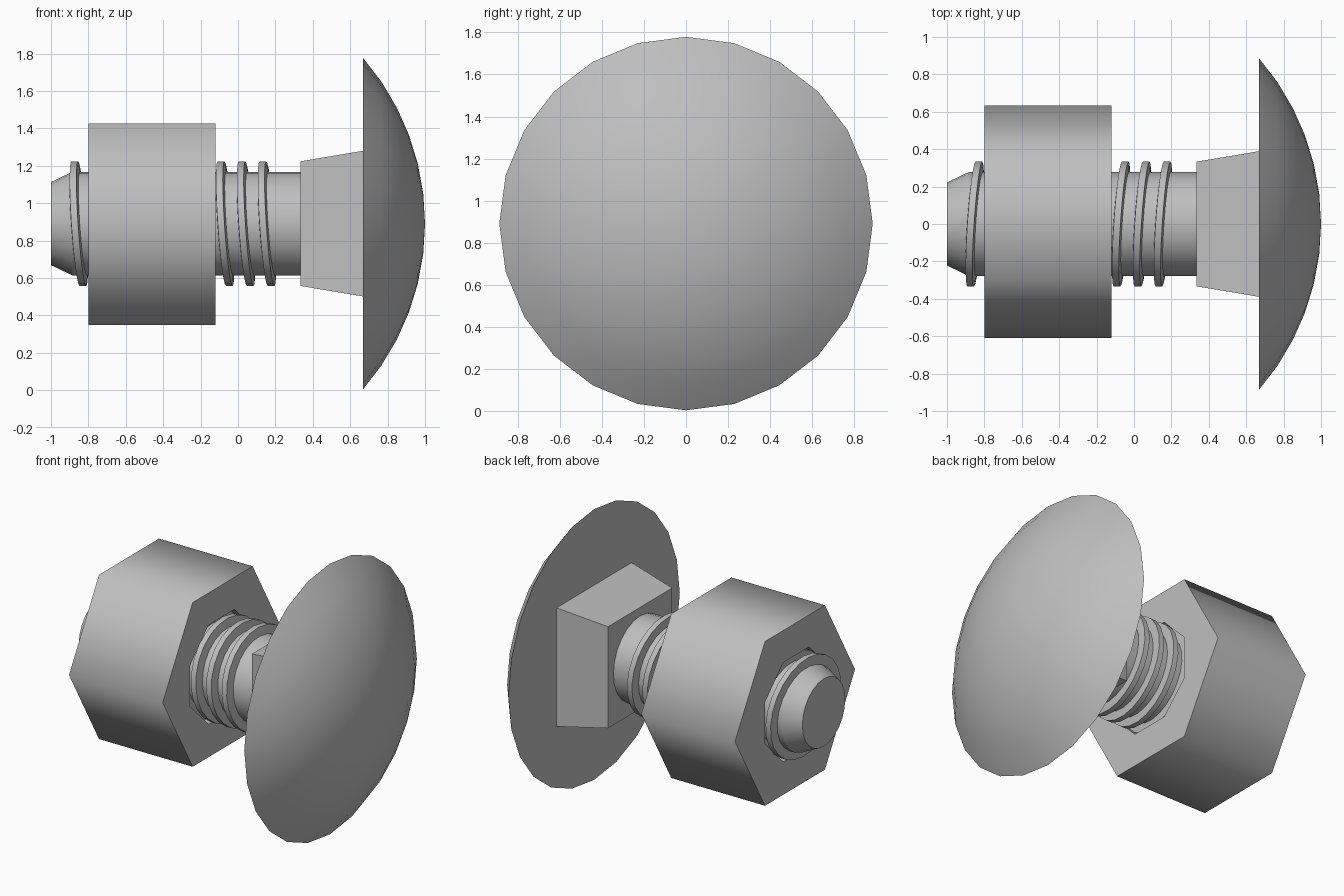
import bpy
import bmesh
import math

if "Cube" in bpy.data.objects:
    bpy.data.objects.remove(bpy.data.objects["Cube"])

ZC = 0.891  # height of the bolt axis

steel = bpy.data.materials.new("grey steel")
steel.diffuse_color = (0.52, 0.52, 0.52, 1.0)
steel.use_nodes = True
steel.node_tree.nodes["Principled BSDF"].inputs["Base Color"].default_value = steel.diffuse_color


def lathe(name, profile, sides, phase=0.0, angle=30, y=0.0, z=ZC,
          shear=0.0, closed=False, smooth=True):
    """Spin (x, radius) points around the x axis; shear leans the rings."""
    bm = bmesh.new()
    rings = []
    for x, r in profile:
        if r == 0:
            rings.append([bm.verts.new((x, y, z))] * sides)
            continue
        ring = []
        for i in range(sides):
            a = math.radians(phase) + math.tau * i / sides
            dy, dz = r * math.sin(a), r * math.cos(a)
            ring.append(bm.verts.new((x + shear * (dy - dz), y + dy, z + dz)))
        rings.append(ring)
    pairs = list(zip(rings, rings[1:]))
    if closed:
        pairs.append((rings[-1], rings[0]))
    for p, q in pairs:
        for i in range(sides):
            j = (i + 1) % sides
            quad = list(dict.fromkeys((p[i], p[j], q[j], q[i])))
            bm.faces.new(quad).smooth = smooth
    if not closed:  # flat end caps
        for ring in (rings[0], rings[-1]):
            if ring[0] is not ring[1]:
                bm.faces.new(ring)
    bmesh.ops.recalc_face_normals(bm, faces=bm.faces)
    mesh = bpy.data.meshes.new(name)
    bm.to_mesh(mesh)
    bm.free()
    mesh.set_sharp_from_angle(angle=math.radians(angle))
    mesh.materials.append(steel)
    obj = bpy.data.objects.new(name, mesh)
    bpy.context.collection.objects.link(obj)
    return obj


# Domed head: a spherical cap with a flat back
rim, x_back, x_tip = 0.888, 0.667, 1.0
h = x_tip - x_back
R = (rim ** 2 + h ** 2) / (2 * h)
half = math.asin(rim / R)
dome = [(x_tip - R + R * math.cos(half * k / 6), R * math.sin(half * k / 6))
        for k in range(6, 0, -1)] + [(x_tip, 0)]
lathe("domed_head", dome, 24)

# Tapered square neck under the head
lathe("square_neck", [(0.333, 0.333 * math.sqrt(2)), (0.667, 0.389 * math.sqrt(2))],
      4, phase=45, smooth=False)

# Round shank with a chamfered tip
lathe("shank", [(-1.0, 0.222), (-0.885, 0.277), (0.34, 0.277)], 24, angle=20)

# Thread: ten leaning rings
for k in range(10):
    x = 0.155 - 0.1118 * k
    lathe(f"thread_ring_{k + 1}",
          [(x - 0.024, 0.27), (x - 0.018, 0.333), (x + 0.018, 0.333), (x + 0.024, 0.27)],
          24, shear=0.066, closed=True)

# Hexagonal nut with an eight-sided bore
nut = lathe("hex_nut", [(-0.80, 0.622), (-0.12, 0.622)], 6, phase=30, angle=65,
            y=0.0125, z=0.888)
bore = lathe("nut_bore_cutter", [(-0.9, 0.352), (0.0, 0.352)], 8, phase=22.5, smooth=False)
bore.hide_render = True
bore.hide_viewport = True
cut = nut.modifiers.new("bore", 'BOOLEAN')
cut.operation = 'DIFFERENCE'
cut.solver = 'EXACT'
cut.object = bore
